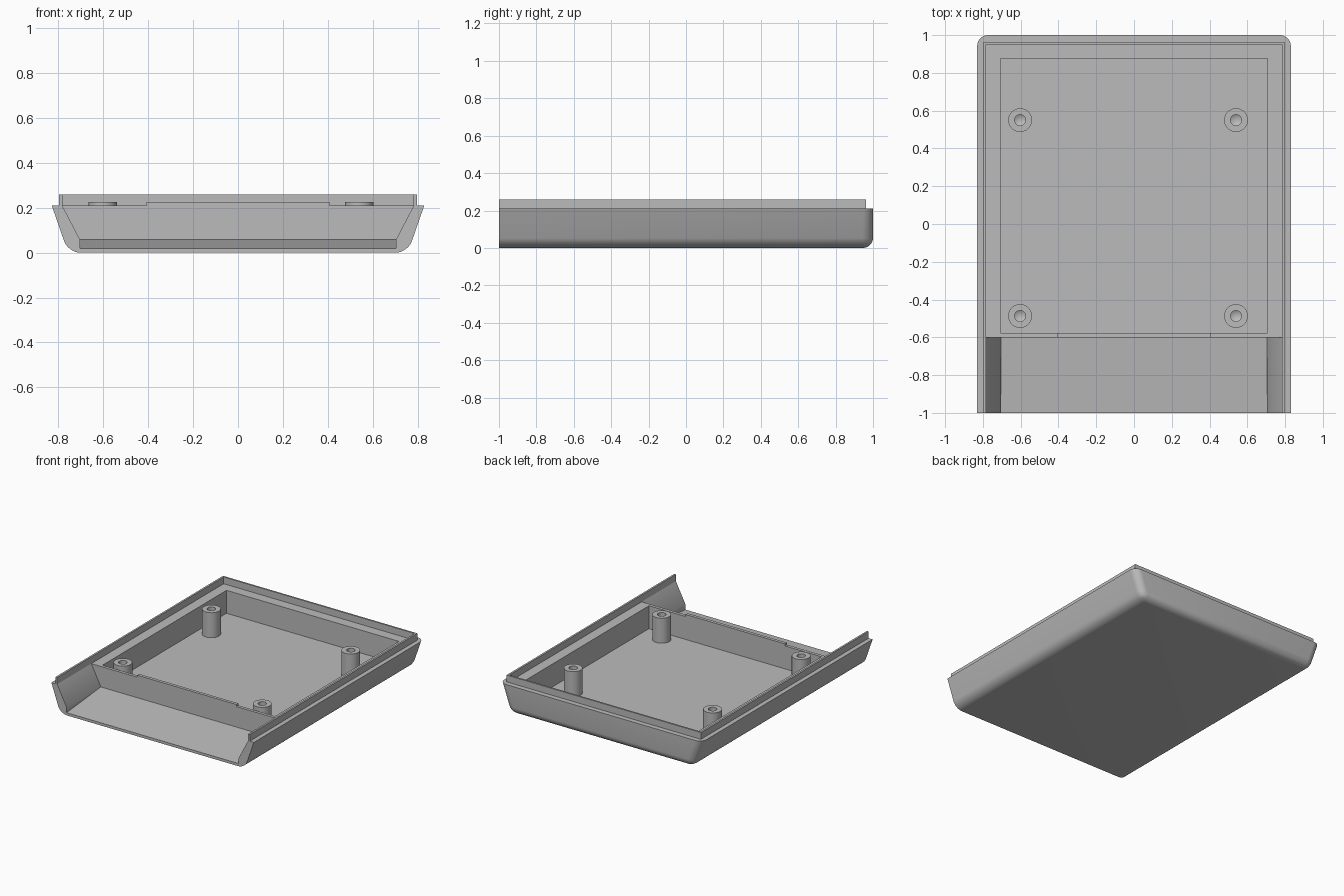
import bpy, bmesh, math
from mathutils import Vector

cube = bpy.data.objects.get("Cube")
if cube:
    bpy.data.objects.remove(cube, do_unlink=True)

grey = bpy.data.materials.new("plain grey")
grey.use_nodes = True
COLOUR = (0.5, 0.5, 0.5, 1)
grey.diffuse_color = COLOUR
grey.node_tree.nodes["Principled BSDF"].inputs["Base Color"].default_value = COLOUR

RIM, LIP_TOP, POST_TOP, FLOOR = 0.21, 0.26, 0.225, 0.04
BAY_Y = -0.6


def finish(name, bm):
    bmesh.ops.recalc_face_normals(bm, faces=bm.faces)
    mesh = bpy.data.meshes.new(name)
    bm.to_mesh(mesh)
    bm.free()
    mesh.materials.append(grey)
    obj = bpy.data.objects.new(name, mesh)
    bpy.context.collection.objects.link(obj)
    return obj


def loft(start, end):
    """Closed solid between two matching outlines."""
    bm = bmesh.new()
    a = [bm.verts.new(p) for p in start]
    b = [bm.verts.new(p) for p in end]
    bm.faces.new(a)
    bm.faces.new(b)
    for i in range(len(a)):
        j = (i + 1) % len(a)
        bm.faces.new((a[i], a[j], b[j], b[i]))
    return bm


def box(x, y0, y1, z0, z1):
    outline = [(-x, y0), (x, y0), (x, y1), (-x, y1)]
    return loft([(*p, z0) for p in outline], [(*p, z1) for p in outline])


def smooth(obj):
    bpy.ops.object.select_all(action="DESELECT")
    obj.select_set(True)
    bpy.context.view_layer.objects.active = obj
    bpy.ops.object.shade_smooth_by_angle(angle=math.radians(30))


# Tray body: flared sides, rounded bottom and rear corners
section = [(-0.757, 0), (0.757, 0), (0.83, RIM), (-0.83, RIM)]
bm = loft([(x, -1, z) for x, z in section], [(x, 1, z) for x, z in section])
rounded = []
for e in bm.edges:
    p, q = (v.co for v in e.verts)
    low = max(p.z, q.z) < 0.01
    rear = min(p.y, q.y) > 0.99
    along = abs(p.y - q.y) > 1
    upright = abs(p.z - q.z) > 0.1
    if (low and (rear or along)) or (rear and upright):
        rounded.append(e)
bmesh.ops.bevel(bm, geom=rounded, offset=0.055, segments=8, profile=0.5, affect="EDGES")
body = finish("tray_body", bm)

# Cutters: deep pocket and open front bay with a sloping floor
pocket = finish("pocket_cutter", box(0.707, -0.577, 0.875, FLOOR, 0.4))


def bay_outline(y, floor):
    half = [(0.705, floor), (0.705, 0.06), (0.783, RIM), (0.783, 0.4)]
    return [(x, y, z) for x, z in half] + [(-x, y, z) for x, z in reversed(half)]


bay = finish("bay_cutter", loft(bay_outline(-1.02, 0.018), bay_outline(BAY_Y, 0.058)))
for cutter in (pocket, bay):
    mod = body.modifiers.new(cutter.name, "BOOLEAN")
    mod.operation = "DIFFERENCE"
    mod.solver = "EXACT"
    mod.object = cutter
    bpy.context.view_layer.objects.active = body
    bpy.ops.object.modifier_apply(modifier=mod.name)
    bpy.data.objects.remove(cutter, do_unlink=True)
smooth(body)

# Thin lip running round the sides and back
outer = [(-0.797, -1), (-0.797, 0.963), (0.797, 0.963), (0.797, -1)]
inner = [(0.783, -1), (0.783, 0.95), (-0.783, 0.95), (-0.783, -1)]
lip = loft([(*p, RIM) for p in outer + inner], [(*p, LIP_TOP) for p in outer + inner])
finish("rim_lip", lip)

# Raised strip in the middle of the dividing wall
finish("divider_strip", box(0.407, BAY_Y, -0.577, RIM, POST_TOP))

# Four screw posts with blind holes
profile = [(0.063, FLOOR), (0.063, POST_TOP), (0.029, POST_TOP), (0.029, 0.1), (0, 0.083)]
for side, x in (("right", -0.603), ("left", 0.54)):
    for end, y in (("front", -0.487), ("rear", 0.55)):
        bm = bmesh.new()
        verts = [bm.verts.new((r, 0, z)) for r, z in profile]
        edges = [bm.edges.new(pair) for pair in zip(verts, verts[1:])]
        bmesh.ops.spin(bm, geom=verts + edges, cent=(0, 0, 0), axis=(0, 0, 1),
                       angle=math.tau, steps=32, use_duplicate=False)
        bmesh.ops.remove_doubles(bm, verts=bm.verts, dist=0.0005)
        bmesh.ops.translate(bm, verts=bm.verts, vec=Vector((x, y, 0)))
        smooth(finish(f"{end}_{side}_screw_post", bm))
